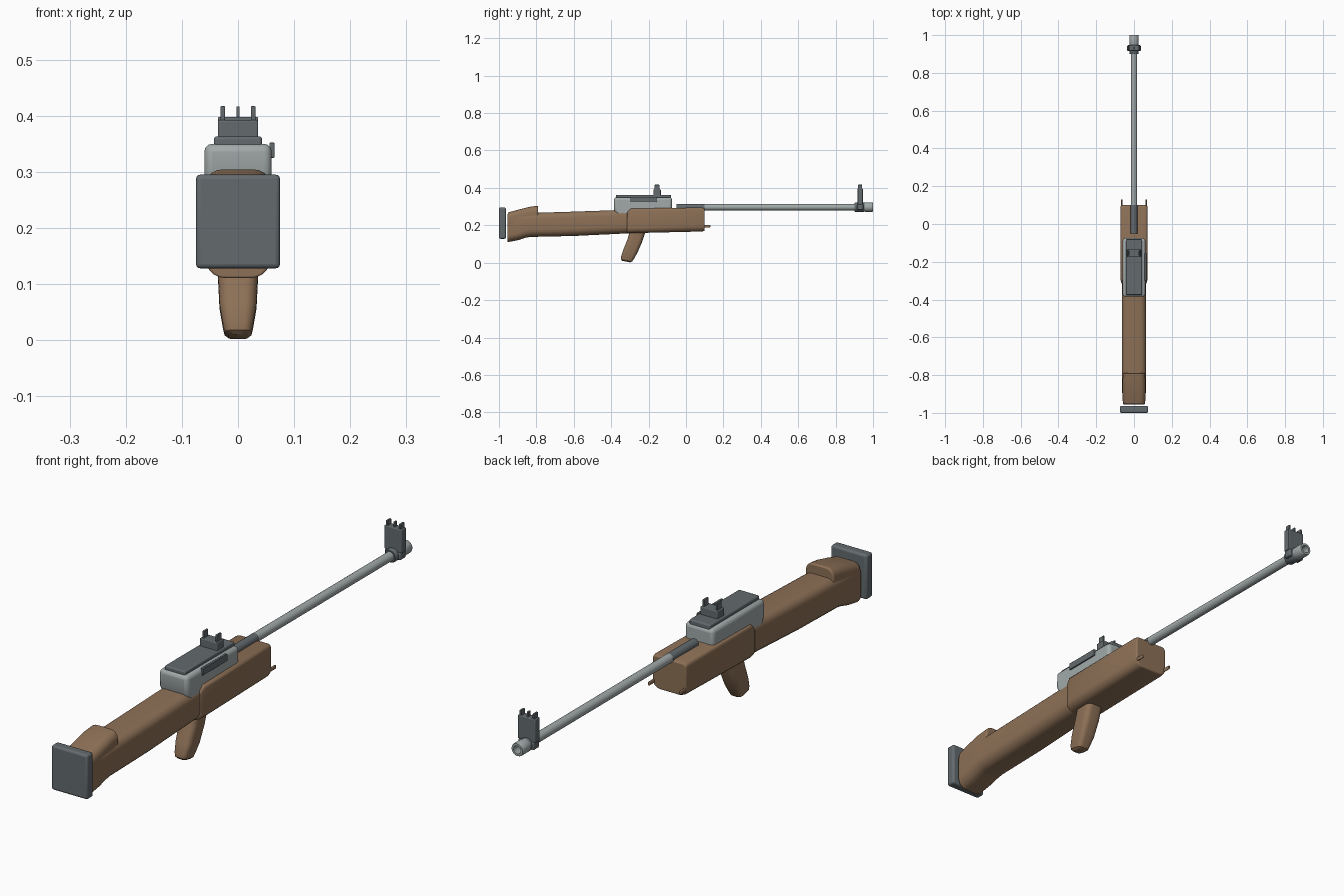
import bpy, bmesh, math
from mathutils import Vector

old = bpy.data.objects.get("Cube")
if old:
    bpy.data.objects.remove(old, do_unlink=True)


def material(name, rgb):
    m = bpy.data.materials.new(name)
    m.use_nodes = True
    col = (*rgb, 1.0)
    m.diffuse_color = col
    m.node_tree.nodes["Principled BSDF"].inputs["Base Color"].default_value = col
    return m


WOOD = material("brown wood", (0.27, 0.165, 0.095))
STEEL = material("light grey steel", (0.36, 0.40, 0.40))
DARK = material("dark grey metal", (0.125, 0.145, 0.155))


def finish(name, bm, mat, bevel=0.0):
    bmesh.ops.recalc_face_normals(bm, faces=bm.faces)
    me = bpy.data.meshes.new(name)
    bm.to_mesh(me)
    bm.free()
    ob = bpy.data.objects.new(name, me)
    bpy.context.collection.objects.link(ob)
    me.materials.append(mat)
    if bevel:
        mod = ob.modifiers.new("bevel", 'BEVEL')
        mod.width, mod.segments, mod.limit_method = bevel, 3, 'ANGLE'
        mod.angle_limit = math.radians(40)
    bpy.ops.object.select_all(action='DESELECT')
    ob.select_set(True)
    bpy.context.view_layer.objects.active = ob
    bpy.ops.object.shade_smooth_by_angle(angle=math.radians(35))
    return ob


def box(name, mat, x, y, z, bevel=0.0):
    """Box from (min, max) ranges."""
    bm = bmesh.new()
    bmesh.ops.create_cube(bm, size=1)
    for v in bm.verts:
        v.co = Vector([r[0] + (c + 0.5) * (r[1] - r[0]) for c, r in zip(v.co, (x, y, z))])
    return finish(name, bm, mat, bevel)


def skin(bm, rings, cap=True):
    loops = [[bm.verts.new(p) for p in ring] for ring in rings]
    for a, b in zip(loops, loops[1:]):
        for i in range(len(a)):
            j = (i + 1) % len(a)
            bm.faces.new((a[i], a[j], b[j], b[i]))
    if cap:
        bm.faces.new(loops[0])
        bm.faces.new(loops[-1])


def rounded(w, lo, hi, r_top, r_bot, steps=5):
    """Rounded section as (x, z) points."""
    pts = []
    corners = ((1, hi, r_top, 0), (-1, hi, r_top, 90), (-1, lo, r_bot, 180), (1, lo, r_bot, 270))
    for sx, z, r, start in corners:
        cz = z - r if z == hi else z + r
        for k in range(steps + 1):
            a = math.radians(start + 90 * k / steps)
            pts.append((sx * (w - r) + r * math.cos(a), cz + r * math.sin(a)))
    return pts


def loft(name, mat, stations, bevel=0.0):
    """Stations: y, low z, high z, half width, top radius, bottom radius."""
    bm = bmesh.new()
    skin(bm, [[(x, s[0], z) for x, z in rounded(s[3], s[1], s[2], s[4], s[5])] for s in stations])
    return finish(name, bm, mat, bevel)


def lathe(name, mat, profile, z, sides=24, closed=False):
    """Turn (y, radius) points about an axis along y."""
    bm = bmesh.new()
    rings = [[(r * math.cos(math.tau * i / sides), y, z + r * math.sin(math.tau * i / sides))
              for i in range(sides)] for y, r in profile]
    skin(bm, rings, not closed)
    return finish(name, bm, mat)


# Wooden stock with flared heel, raised cheek rest and butt plate
loft("stock", WOOD, [
    (-0.955, 0.110, 0.262, 0.058, 0.03, 0.035),
    (-0.90, 0.120, 0.264, 0.062, 0.03, 0.04),
    (-0.86, 0.133, 0.265, 0.064, 0.03, 0.04),
    (-0.83, 0.138, 0.266, 0.064, 0.03, 0.04),
    (-0.60, 0.143, 0.273, 0.064, 0.03, 0.04),
    (-0.29, 0.158, 0.284, 0.063, 0.03, 0.04)], 0.004)
loft("cheek_rest", WOOD, [
    (-0.953, 0.20, 0.268, 0.059, 0.03, 0.01),
    (-0.90, 0.20, 0.283, 0.061, 0.03, 0.01),
    (-0.84, 0.22, 0.298, 0.061, 0.03, 0.01),
    (-0.79, 0.23, 0.305, 0.058, 0.03, 0.01)], 0.006)
box("butt_plate", DARK, (-0.075, 0.075), (-1, -0.963), (0.128, 0.295), 0.008)

# Forearm and its front pins
loft("forearm", WOOD, [
    (-0.315, 0.157, 0.272, 0.066, 0.014, 0.03),
    (-0.295, 0.158, 0.290, 0.071, 0.014, 0.03),
    (0.085, 0.167, 0.295, 0.072, 0.014, 0.03),
    (0.10, 0.170, 0.291, 0.069, 0.014, 0.03)], 0.004)
for side, sx in (("left", 1), ("right", -1)):
    box(side + "_forearm_pin", WOOD, sorted((sx * 0.061, sx * 0.068)),
        (0.09, 0.13), (0.188, 0.202), 0.003)

# Raked hand grip
bm = bmesh.new()
grip = [(-0.255, 0.18, 0.036, 0.040), (-0.273, 0.12, 0.036, 0.039),
        (-0.298, 0.06, 0.033, 0.038), (-0.314, 0.025, 0.027, 0.034),
        (-0.318, 0.012, 0.024, 0.030), (-0.32, 0.006, 0.017, 0.021)]
rings = []
for y, z, w, d in grip:
    rings.append([(px, y + py, z - py * 0.2)
                  for px, py in rounded(w, -d, d, w * 0.6, w * 0.6)])
skin(bm, rings)
finish("hand_grip", bm, WOOD)

# Receiver with top cover and side plate
bm = bmesh.new()
side_profile = [(-0.385, 0.35), (-0.075, 0.35), (-0.075, 0.26), (-0.30, 0.235),
                (-0.345, 0.238), (-0.37, 0.255), (-0.385, 0.285)]
skin(bm, [[(x, y, z) for y, z in side_profile] for x in (-0.06, 0.06)])
finish("receiver", bm, STEEL, 0.014)
box("top_cover", DARK, (-0.043, 0.043), (-0.375, -0.08), (0.340, 0.363), 0.005)
box("side_plate", DARK, (0.056, 0.065), (-0.30, -0.155), (0.325, 0.352), 0.002)

# Barrel, breech sleeve and hollow muzzle
AXIS = 0.297
lathe("barrel", STEEL, [(0.09, 0.017), (0.965, 0.017)], AXIS)
lathe("breech_sleeve", DARK, [(-0.05, 0.0175), (0.10, 0.0175)], AXIS)
muzzle = [(0.95, 0.023), (0.958, 0.025), (0.995, 0.025), (1.0, 0.023), (1.0, 0.015), (0.968, 0.015)]
lathe("muzzle", STEEL, muzzle, AXIS)

# Front sight: collar, tower, ears and post
lathe("front_sight_collar", DARK, [(0.90, 0.022), (0.905, 0.025), (0.952, 0.025), (0.957, 0.022)], AXIS)
box("front_sight_foot", DARK, (-0.033, 0.033), (0.915, 0.948), (0.283, 0.312), 0.005)
box("front_sight_tower", DARK, (-0.036, 0.036), (0.917, 0.945), (0.31, 0.398), 0.003)
box("front_sight_post", DARK, (-0.003, 0.003), (0.925, 0.938), (0.39, 0.416))

# Rear sight block, and the paired ears on both sights
box("rear_sight_base", DARK, (-0.036, 0.036), (-0.175, -0.135), (0.36, 0.392), 0.003)
for sight, y in (("front", (0.920, 0.942)), ("rear", (-0.168, -0.142))):
    for side, sx in (("left", 1), ("right", -1)):
        box(f"{sight}_sight_{side}_ear", DARK, sorted((sx * 0.023, sx * 0.031)),
            y, (0.385, 0.417), 0.002)
